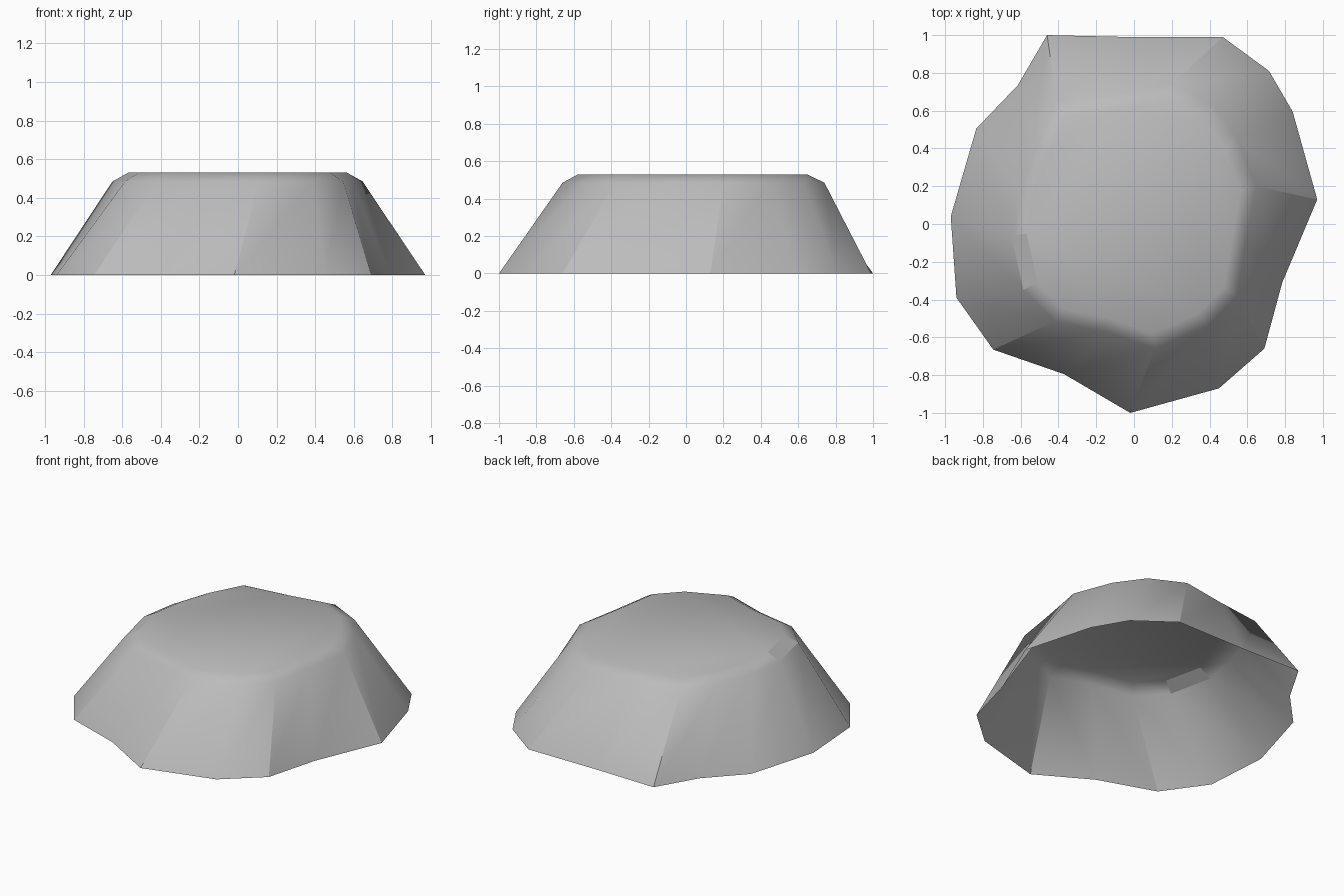
import bpy, bmesh, math

cube = bpy.data.objects.get("Cube")
if cube:
    bpy.data.objects.remove(cube)

RIM_Z, TOP_Z = 0.485, 0.53
BEVEL = 0.875          # size of the flat top relative to the rim
CREASE = math.radians(29)

# Irregular ground outline, counter-clockwise from the back right corner
BASE = [(-0.46, 1.0), (-0.615, 0.735), (-0.835, 0.505), (-0.97, 0.04),
        (-0.94, -0.39), (-0.745, -0.665), (-0.37, -0.795), (-0.02, -1.0),
        (0.45, -0.87), (0.69, -0.66), (0.785, -0.31), (0.97, 0.13),
        (0.84, 0.595), (0.715, 0.81), (0.47, 0.99), (-0.03, 0.99)]

# Matching outline of the shoulder
RIM = [(-0.41, 0.65), (-0.53, 0.42), (-0.61, 0.18), (-0.65, -0.06),
       (-0.585, -0.35), (-0.42, -0.515), (-0.15, -0.57), (0.11, -0.66),
       (0.39, -0.54), (0.545, -0.38), (0.59, -0.1), (0.645, 0.2),
       (0.55, 0.45), (0.42, 0.63), (0.2, 0.74), (-0.1, 0.69)]

CHIP = 3               # flat chipped facet on the shoulder


def ring(bm, points, z, scale=1.0):
    return [bm.verts.new((x * scale, y * scale, z)) for x, y in points]


def bridge(bm, lower, upper):
    n = len(lower)
    return [bm.faces.new((lower[i], lower[(i + 1) % n],
                          upper[(i + 1) % n], upper[i])) for i in range(n)]


# Hollow rock shell: sloping walls, bevelled shoulder and flat top
bm = bmesh.new()
base = ring(bm, BASE, 0)
rim = ring(bm, RIM, RIM_Z)
top = ring(bm, RIM, TOP_Z, BEVEL)
bridge(bm, base, rim)
shoulder = bridge(bm, rim, top)
bm.faces.new(top)
bm.normal_update()

# Smooth shading, with hard creases down the sharper wall corners
for face in bm.faces:
    face.smooth = True
for lower, upper in zip(base, rim):
    edge = bm.edges.get((lower, upper))
    edge.smooth = edge.calc_face_angle(0) < CREASE
shoulder[CHIP].smooth = False

mesh = bpy.data.meshes.new("rock_shell")
bm.to_mesh(mesh)
bm.free()

# Stone colour
stone = bpy.data.materials.new("grey stone")
stone.use_nodes = True
colour = (0.5, 0.5, 0.5, 1)
stone.diffuse_color = colour
stone.node_tree.nodes["Principled BSDF"].inputs["Base Color"].default_value = colour
mesh.materials.append(stone)

rock = bpy.data.objects.new("rock_shell", mesh)
bpy.context.collection.objects.link(rock)
